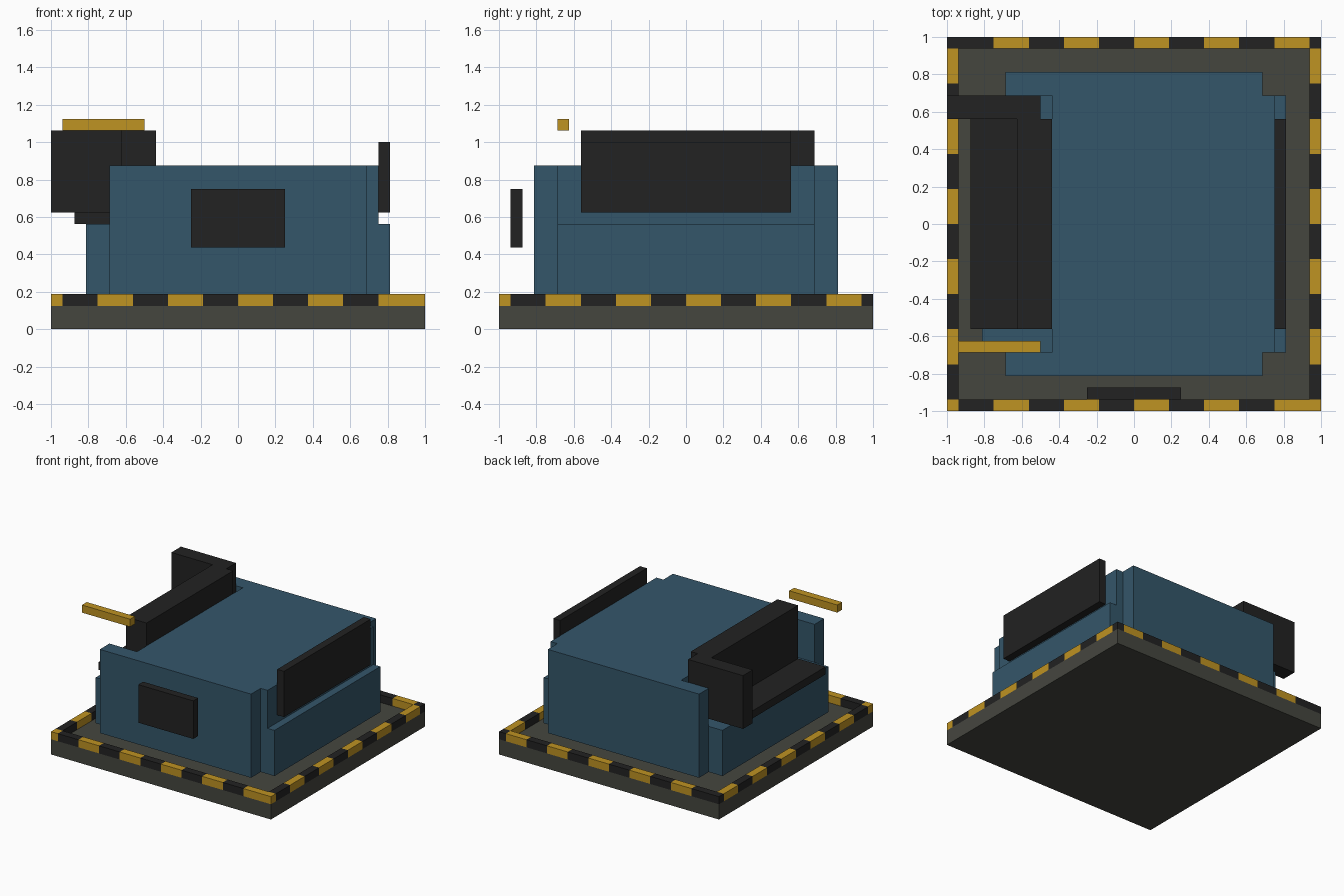
import bpy, bmesh, math
from mathutils import Vector

cube = bpy.data.objects.get("Cube")
if cube:
    bpy.data.objects.remove(cube, do_unlink=True)

U = 0.0625  # layout module: every dimension below is in these units


def material(name, hex_code):
    srgb = [int(hex_code[i:i + 2], 16) / 255 for i in (0, 2, 4)]
    col = [c / 12.92 if c <= 0.04045 else ((c + 0.055) / 1.055) ** 2.4 for c in srgb] + [1]
    m = bpy.data.materials.new(name)
    m.use_nodes = True
    m.diffuse_color = col
    m.node_tree.nodes["Principled BSDF"].inputs["Base Color"].default_value = col
    return m


BLUE = material("steel blue", "34566A")
BLACK = material("matte black", "222222")
YELLOW = material("hazard yellow", "BF9322")
GREY = material("warm grey", "45463F")


def finish(name, bm, *mats):
    bmesh.ops.recalc_face_normals(bm, faces=bm.faces)
    mesh = bpy.data.meshes.new(name)
    bm.to_mesh(mesh)
    bm.free()
    for m in mats:
        mesh.materials.append(m)
    obj = bpy.data.objects.new(name, mesh)
    bpy.context.collection.objects.link(obj)
    return obj


def box_bm(x, y, z):
    bm = bmesh.new()
    bmesh.ops.create_cube(bm, size=1)
    for v in bm.verts:
        v.co = Vector([(lo + hi) / 2 + c * (hi - lo)
                       for c, (lo, hi) in zip(v.co, (x, y, z))]) * U
    return bm


def box(name, mat, x, y, z):
    return finish(name, box_bm(x, y, z), mat)


def prism(name, mat, outline, z0, z1):
    bm = bmesh.new()
    face = bm.faces.new([bm.verts.new((x * U, y * U, z0 * U)) for x, y in outline])
    top = bmesh.ops.extrude_face_region(bm, geom=[face])["geom"]
    bmesh.ops.translate(bm, vec=(0, 0, (z1 - z0) * U),
                        verts=[g for g in top if isinstance(g, bmesh.types.BMVert)])
    return finish(name, bm, mat)


def striped_strip(name, axis, x, y):
    """Rim strip cut every three modules, alternating black and yellow."""
    bm = box_bm(x, y, (2, 3))
    normal = Vector((0, 0, 0))
    normal[axis] = 1
    for k in range(-5, 6):
        bmesh.ops.bisect_plane(bm, geom=bm.verts[:] + bm.edges[:] + bm.faces[:],
                               plane_co=normal * (3 * k * U), plane_no=normal)
    for f in bm.faces:
        # stay just inside the strip so end caps take their segment's colour
        c = f.calc_center_median()[axis] / U * 0.999
        f.material_index = math.floor(c / 3) % 2
    return finish(name, bm, YELLOW, BLACK)


# Floor slab and hazard rim
box("base_slab", GREY, (-16, 16), (-16, 16), (0, 2))
for side, s in (("left", 1), ("right", -1)):
    striped_strip(side + "_rim", 1, sorted((15 * s, 16 * s)), (-16, 16))
for side, s in (("back", 1), ("front", -1)):
    striped_strip(side + "_rim", 0, (-15, 15), sorted((15 * s, 16 * s)))

# Main body with a recess on its right side, and lower ledges on both sides
half = [(-7, 11), (-11, 11), (-11, 13), (11, 13), (11, 11), (12, 11)]
outline = half + [(x, -y) for x, y in reversed(half)]
prism("main_body", BLUE, outline, 3, 14)
box("left_ledge", BLUE, (12, 13), (-11, 11), (3, 9))
box("right_ledge", BLUE, (-13, -7), (-11, 11), (3, 9))

# Bench in the recess, with backrest and end wall
box("bench_seat", BLACK, (-14, -10), (-9, 9), (9, 10))
box("bench_backrest", BLACK, (-10, -7), (-9, 9), (9, 17))
box("bench_end_wall", BLACK, (-16, -8), (9, 11), (10, 17))

# Loose panels and bar
box("left_panel", BLACK, (12, 13), (-9, 9), (10, 16))
box("front_panel", BLACK, (-4, 4), (-15, -14), (7, 12))
box("yellow_bar", YELLOW, (-15, -8), (-11, -10), (17, 18))
